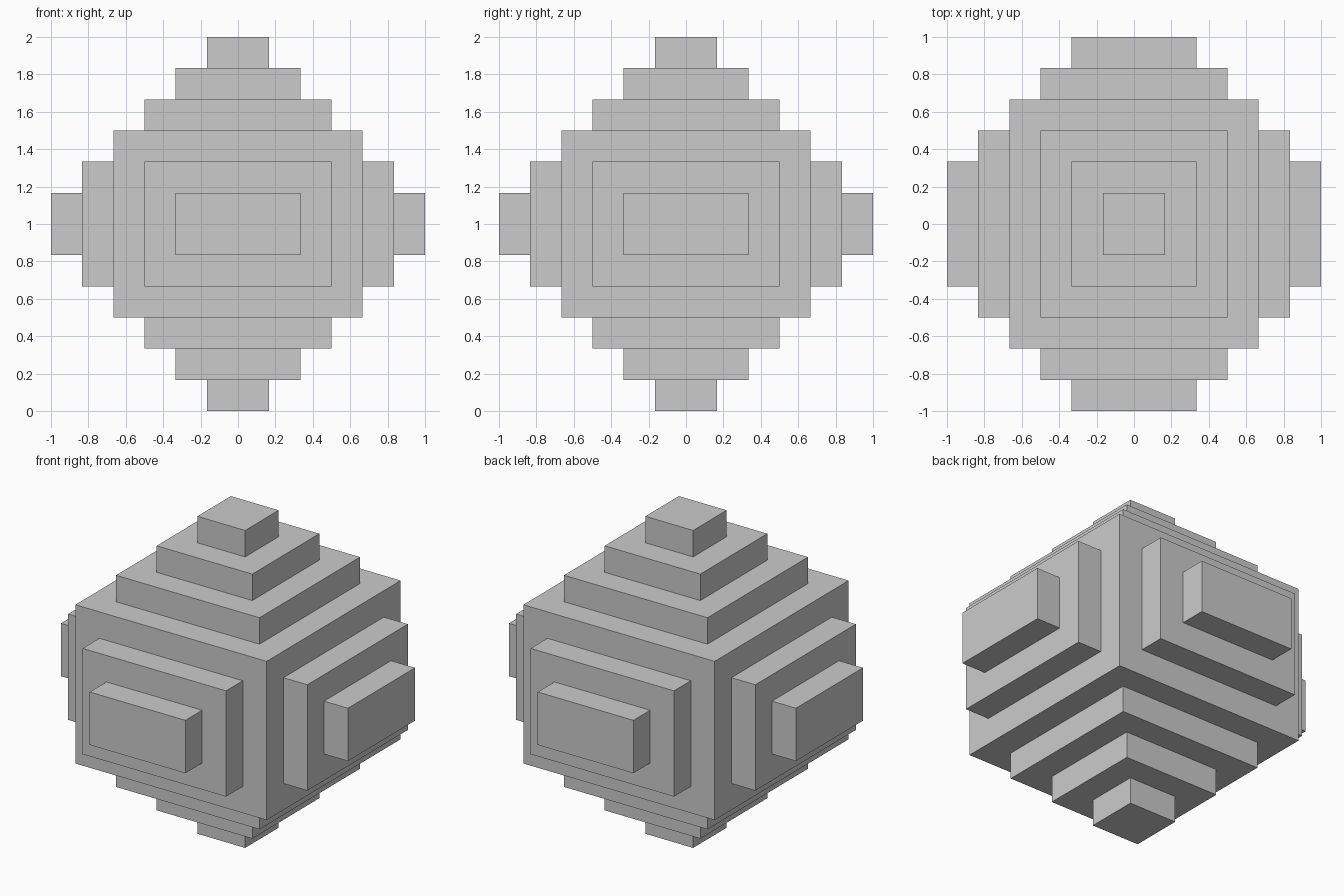
import bpy, bmesh
from mathutils import Matrix

if "Cube" in bpy.data.objects:
    bpy.data.objects.remove(bpy.data.objects["Cube"])

STEP = 1 / 6  # every ledge and rise has this size


def add_steps(bm, face, count):
    """Grow a stepped pyramid out of a face: inset, then extrude, repeated."""
    for _ in range(count):
        bmesh.ops.inset_individual(bm, faces=[face], thickness=STEP, use_even_offset=True)
        normal = face.normal.copy()
        face = bmesh.ops.extrude_discrete_faces(bm, faces=[face])["faces"][0]
        bmesh.ops.translate(bm, verts=face.verts, vec=normal * STEP)
        bm.normal_update()


# Core block
bm = bmesh.new()
bmesh.ops.create_cube(bm, size=1, matrix=Matrix.Translation((0, 0, 1)) @ Matrix.Diagonal((8 * STEP, 8 * STEP, 6 * STEP, 1)))
bm.normal_update()

# Three steps on top and bottom, two on each side
for face in list(bm.faces):
    add_steps(bm, face, 3 if abs(face.normal.z) > 0.5 else 2)

bmesh.ops.recalc_face_normals(bm, faces=bm.faces)
mesh = bpy.data.meshes.new("stepped_block")
bm.to_mesh(mesh)
bm.free()
bpy.context.collection.objects.link(bpy.data.objects.new("stepped_block", mesh))
